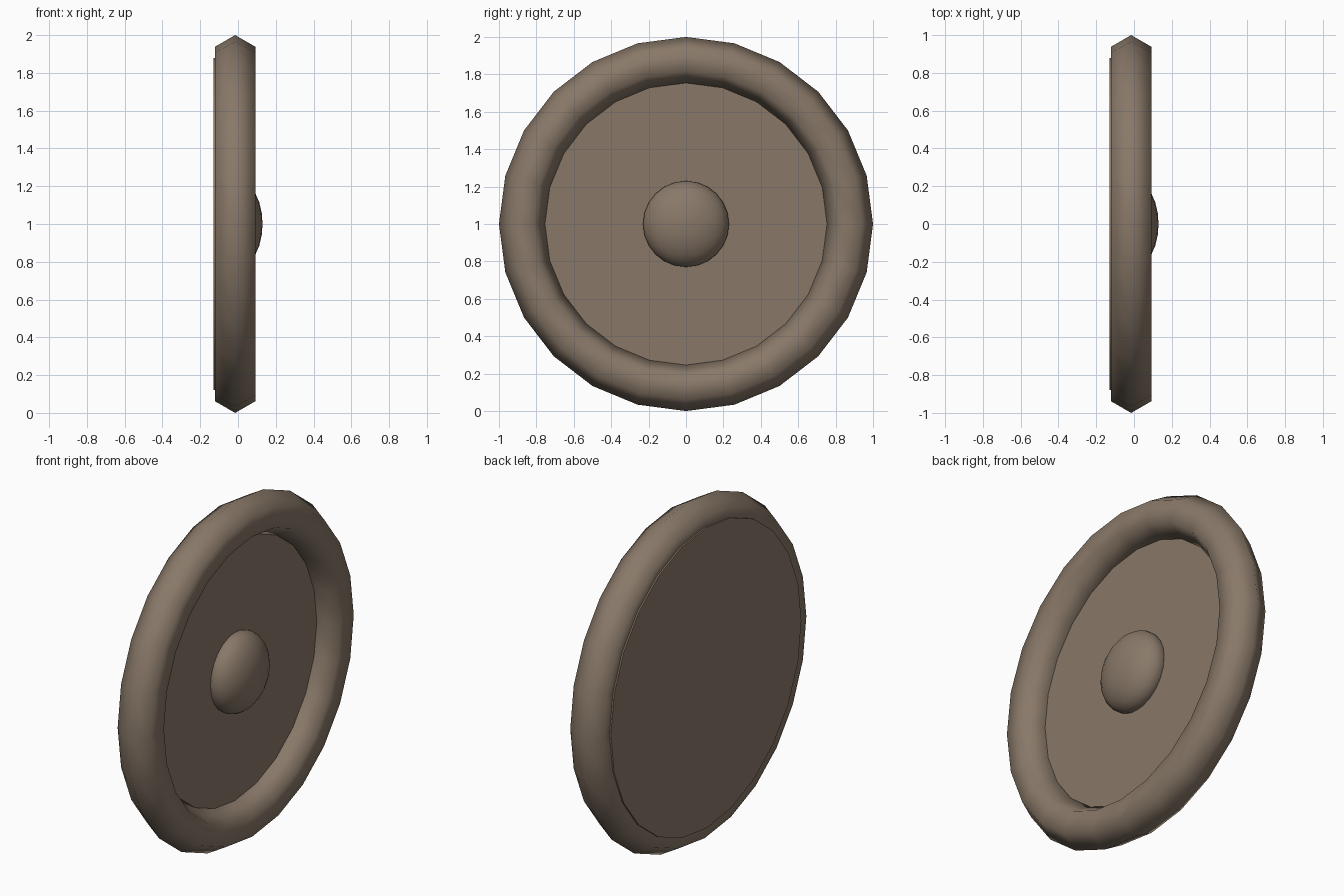
import bpy, math

if "Cube" in bpy.data.objects:
    bpy.data.objects.remove(bpy.data.objects["Cube"])

bronze = bpy.data.materials.new("dull_bronze")
bronze.diffuse_color = (0.25, 0.19, 0.14, 1)
bronze.use_nodes = True
bronze.node_tree.nodes["Principled BSDF"].inputs["Base Color"].default_value = bronze.diffuse_color
FACE_X = (0, math.pi / 2, 0)   # turns a z axis to the x axis


def finish(name, angle):
    ob = bpy.context.object
    ob.name = name
    ob.data.materials.append(bronze)
    bpy.ops.object.transform_apply(location=False, rotation=True, scale=True)
    bpy.ops.object.shade_smooth_by_angle(angle=math.radians(angle))
    return ob


# rim: hexagonal tube ring
bpy.ops.mesh.primitive_torus_add(major_segments=24, minor_segments=6,
                                 major_radius=0.877, minor_radius=0.123,
                                 location=(-0.015, 0, 1), rotation=FACE_X)
finish("shield_rim", 80)

# plate: flat disc showing just behind the rim
bpy.ops.mesh.primitive_cylinder_add(vertices=24, radius=0.88, depth=0.11,
                                    location=(-0.075, 0, 1), rotation=FACE_X)
finish("shield_plate", 30)

# boss: flattened dome in the middle
bpy.ops.mesh.primitive_uv_sphere_add(segments=24, ring_count=12, radius=1,
                                     location=(0, 0, 1), rotation=FACE_X)
bpy.context.object.scale = (0.13, 0.23, 0.23)
bpy.context.object.rotation_euler = (0, 0, 0)
finish("shield_boss", 60)
